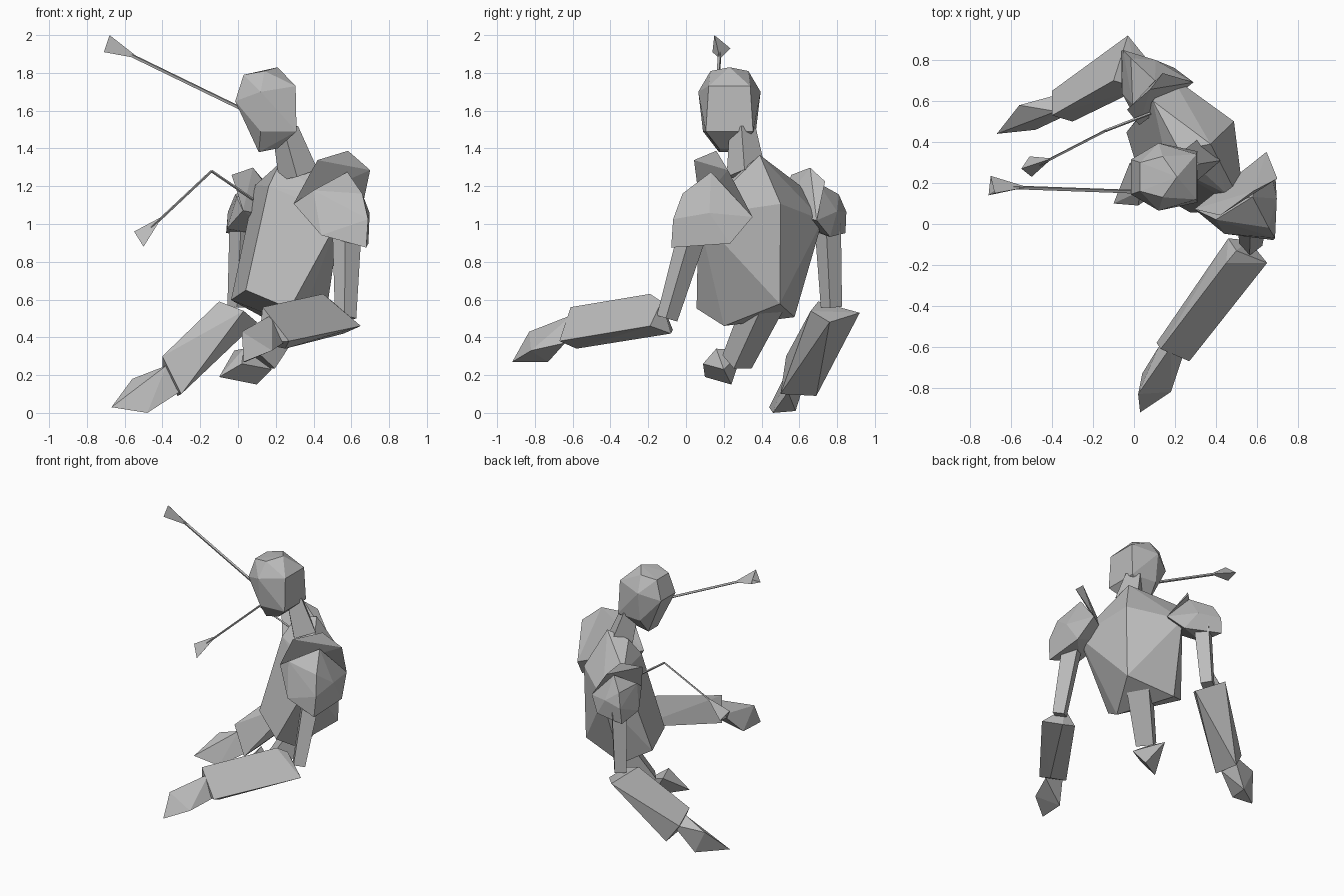
import bpy
import bmesh
from math import atan2, cos, sin
from mathutils import Vector

cube = bpy.data.objects.get("Cube")
if cube:
    bpy.data.objects.remove(cube, do_unlink=True)

# One matte stone colour for everything
stone = bpy.data.materials.new("stone grey")
stone.use_nodes = True
GREY = (0.5, 0.5, 0.5, 1.0)
stone.diffuse_color = GREY
stone.node_tree.nodes["Principled BSDF"].inputs["Base Color"].default_value = GREY


def finish(name, bm):
    """Turn a bmesh into a flat shaded object."""
    bmesh.ops.recalc_face_normals(bm, faces=bm.faces[:])
    mesh = bpy.data.meshes.new(name)
    bm.to_mesh(mesh)
    bm.free()
    mesh.materials.append(stone)
    obj = bpy.data.objects.new(name, mesh)
    bpy.context.scene.collection.objects.link(obj)


def hull(name, points):
    """Faceted solid wrapped around landmark points."""
    bm = bmesh.new()
    for point in points:
        bm.verts.new(point)
    result = bmesh.ops.convex_hull(bm, input=bm.verts[:])
    loose = {v for v in result["geom_interior"] + result["geom_unused"]
             if isinstance(v, bmesh.types.BMVert)}
    bmesh.ops.delete(bm, geom=list(loose), context="VERTS")
    bmesh.ops.dissolve_limit(bm, angle_limit=0.05, verts=bm.verts[:], edges=bm.edges[:])
    finish(name, bm)


def landmarks(name, **points):
    hull(name, points.values())


def bar(name, start, end, start_width, end_width):
    """Square bar that tapers from start to end."""
    start, end = Vector(start), Vector(end)
    axis = (end - start).normalized()
    side = axis.cross(Vector((-0.78, -0.62, 0.1))).normalized()
    other = axis.cross(side)
    points = []
    for centre, width in ((start, start_width), (end, end_width)):
        for i in (-1, 1):
            for j in (-1, 1):
                points.append(centre + (side * i + other * j) * width / 2)
    hull(name, points)


class Frame:
    """Body space: (left, back, height) turned about a centre, with a sideways lean."""

    def __init__(self, x, y, left, lean=0.0):
        self.origin = Vector((x, y, 0))
        angle = atan2(left[1], left[0])
        self.left = Vector((cos(angle), sin(angle), lean))
        self.back = Vector((-sin(angle), cos(angle), 0))

    def place(self, side, back, height):
        return self.origin + self.left * side + self.back * back + Vector((0, 0, height))

    def pair(self, side, back, height):
        return [self.place(s * side, back, height) for s in (-1, 1)]


# Torso: paired corners plus single points
body = Frame(0.28, 0.38, (0.62, -0.78), lean=-0.09)
torso = []
for corner in (
    (0.25, -0.206, 0.575),    # belly corners
    (0.29, -0.01, 1.18),      # shoulder tops
):
    torso += body.pair(*corner)
for single in (
    (-0.33, 0.136, 0.99),     # right shoulder blade
    (0.41, 0.01, 1.08),       # left shoulder blade
    (-0.245, 0.004, 0.485),   # right hip
    (0.165, -0.08, 0.475),    # left hip
    (0.0, -0.305, 0.65),      # belly
    (0.035, 0.238, 1.11),     # upper spine
    (0.03, 0.225, 0.58),      # lower spine
    (0.05, 0.08, 1.37),       # back of collar
    (-0.02, -0.06, 1.32),     # front of collar
    (0.0, -0.15, 1.2),        # breastbone
):
    torso.append(body.place(*single))
hull("torso", torso)

# Neck and head
bar("neck", (0.25, 0.30, 1.5), (0.32, 0.32, 1.26), 0.1, 0.15)
skull = Frame(0.14, 0.23, (0, -1))
head = [skull.place(0, 0.07, 1.83)]
for corner in (
    (0.07, -0.11, 1.79),      # forehead
    (0.085, -0.155, 1.65),    # brow
    (0.10, 0.0, 1.81),        # crown
    (0.165, -0.02, 1.7),      # temple
    (0.11, 0.165, 1.73),      # back of skull
    (0.125, 0.17, 1.49),      # nape
    (0.14, -0.02, 1.49),      # cheek
    (0.055, -0.03, 1.38),     # chin
    (0.055, 0.07, 1.4),       # jaw
):
    head += skull.pair(*corner)
hull("head", head)

# Shoulder guards: an upright fin with a ribbed dome outside it
rim = [(0.25, -0.18, 1.10), (0.25, 0.27, 1.03)]
fin = [(0.352, -0.10, 1.34), (0.36, 0.10, 1.39), (0.385, 0.23, 1.29)]
dome = [(0.355, -0.13, 1.18), (0.38, 0.08, 1.28), (0.46, 0.167, 1.07),
        (0.435, -0.14, 0.95), (0.607, 0.027, 0.90), (0.37, 0.23, 0.90),
        (0.605, 0.041, 1.05), (0.547, 0.048, 1.18)]


def shoulder_guard(side, sign, scale, drop, fin_shift):
    def put(points, shift):
        return [body.place(sign * s, b * scale + shift, 1.14 + (z - 1.14) * scale + drop)
                for s, b, z in points]
    base = put(rim, 0)
    hull(side + "_shoulder_fin", base + put(fin, fin_shift))
    hull(side + "_shoulder_dome", base + put(dome, 0))


shoulder_guard("left", 1, 1.0, 0.03, 0.0)
shoulder_guard("right", -0.95, 0.75, -0.06, -0.06)

# Left arm
bar("left_upper_arm", (0.577, 0.04, 0.97), (0.57, -0.1, 0.5), 0.11, 0.08)
landmarks(
    "left_forearm",
    elbow_top=(0.45, -0.19, 0.63), elbow_inner=(0.46, -0.07, 0.44),
    elbow_outer=(0.65, -0.19, 0.46), elbow_back=(0.56, -0.08, 0.42),
    elbow_crest=(0.50, -0.13, 0.59),
    wrist_top=(0.13, -0.61, 0.56), wrist_outer=(0.27, -0.67, 0.38),
    wrist_bottom=(0.25, -0.58, 0.34), wrist_inner=(0.11, -0.58, 0.37),
)
landmarks(
    "left_hand",
    wrist_top=(0.18, -0.60, 0.52), wrist_outer=(0.24, -0.64, 0.37),
    wrist_inner=(0.12, -0.60, 0.42), knuckle=(0.02, -0.83, 0.43),
    palm=(0.04, -0.73, 0.27), thumb=(0.18, -0.82, 0.33),
    fingertip=(0.03, -0.92, 0.27),
)

# Right arm
bar("right_upper_arm", (0.025, 0.75, 1.0), (0.0, 0.77, 0.56), 0.1, 0.08)
landmarks(
    "right_forearm",
    elbow_point=(-0.03, 0.92, 0.53), elbow_top=(-0.10, 0.70, 0.59),
    elbow_outer=(0.10, 0.76, 0.48), elbow_inner=(0.03, 0.66, 0.54),
    wrist_back=(-0.40, 0.65, 0.21), wrist_top=(-0.40, 0.53, 0.30),
    wrist_front=(-0.30, 0.50, 0.10), wrist_under=(-0.32, 0.69, 0.09),
)
landmarks(
    "right_hand",
    wrist_back=(-0.34, 0.64, 0.20), wrist_front=(-0.31, 0.54, 0.11),
    wrist_top=(-0.38, 0.55, 0.25), knuckle=(-0.56, 0.58, 0.18),
    thumb=(-0.48, 0.46, 0.0), palm=(-0.48, 0.58, 0.01),
    fingertip=(-0.67, 0.44, 0.03),
)

# Stump below the torso, with a pointed end
bar("stump", (0.33, 0.44, 0.64), (0.12, 0.27, 0.27), 0.16, 0.12)
landmarks(
    "stump_point",
    top=(-0.02, 0.30, 0.33), ridge=(0.03, 0.16, 0.34), heel=(0.10, 0.24, 0.15),
    outer=(0.18, 0.20, 0.23), front=(0.02, 0.09, 0.26), point=(-0.10, 0.10, 0.19),
)


def feathers(name, start, notch, tips):
    """Dart shaped tail: a three sided cone hollowed back to the notch."""
    bm = bmesh.new()
    apex, hollow = bm.verts.new(start), bm.verts.new(notch)
    corners = [bm.verts.new(tip) for tip in tips]
    for i, corner in enumerate(corners):
        bm.faces.new((apex, corners[i - 1], corner))
        bm.faces.new((hollow, corner, corners[i - 1]))
    finish(name, bm)


# Straight arrow in the head
bar("head_arrow_shaft", (0.08, 0.155, 1.58), (-0.62, 0.18, 1.92), 0.014, 0.014)
feathers("head_arrow_feathers", (-0.52, 0.18, 1.875), (-0.65, 0.18, 1.935),
         [(-0.68, 0.15, 2.0), (-0.70, 0.235, 1.93), (-0.71, 0.14, 1.91)])

# Snapped arrow in the chest
bend = (-0.14, 0.455, 1.28)
bar("chest_arrow_stub", (0.08, 0.54, 1.13), bend, 0.01, 0.01)
bar("chest_arrow_shaft", bend, (-0.46, 0.29, 0.98), 0.01, 0.01)
feathers("chest_arrow_feathers", (-0.40, 0.32, 1.04), (-0.48, 0.275, 0.96),
         [(-0.55, 0.27, 0.96), (-0.51, 0.33, 0.90), (-0.50, 0.23, 0.88)])
